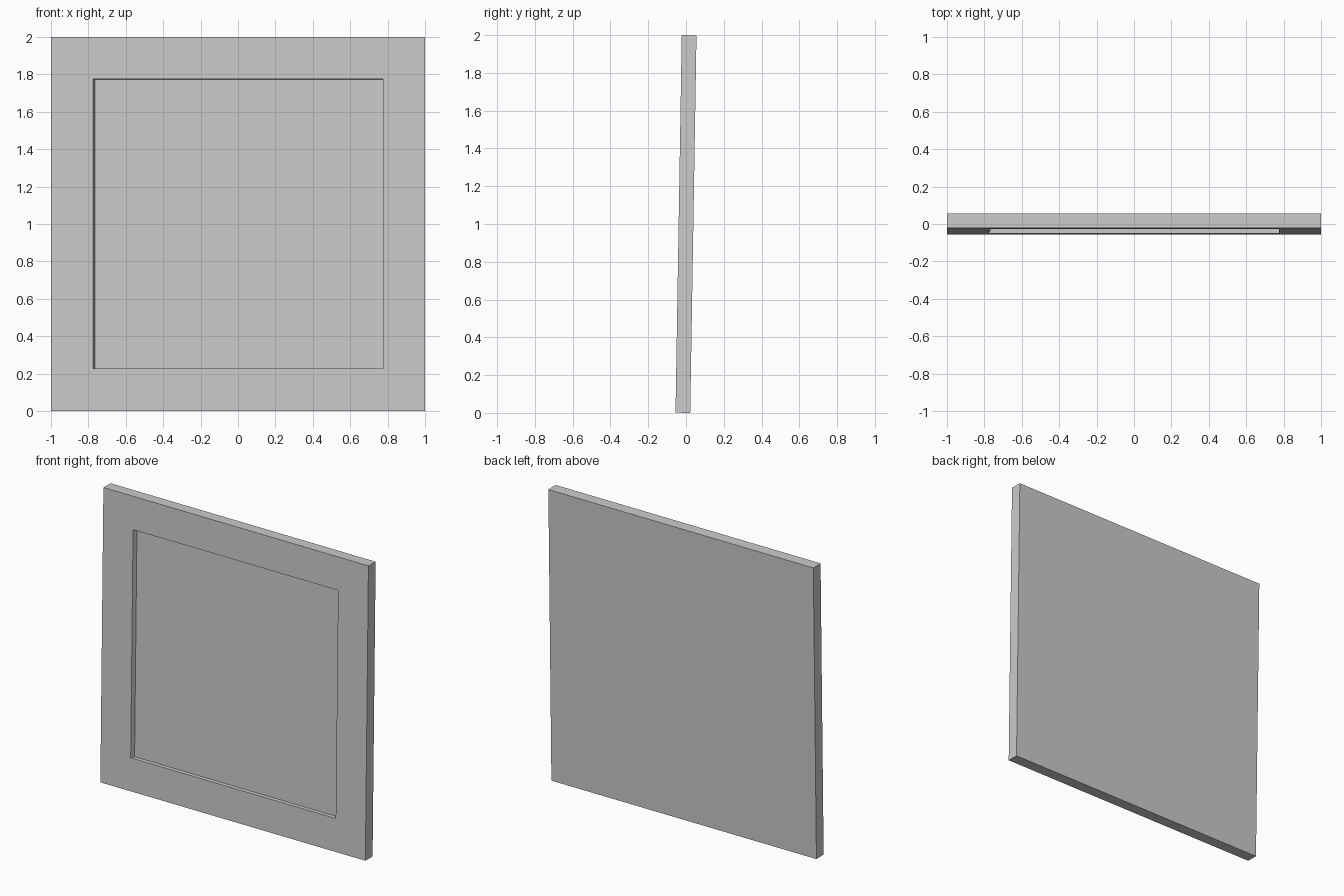
import bpy, bmesh, math
from mathutils import Matrix, Vector

if "Cube" in bpy.data.objects:
    bpy.data.objects.remove(bpy.data.objects["Cube"])

WIDTH, THICK, TILT = 2.0, 0.078, math.radians(0.95)
HEIGHT = (2.0 - THICK * math.sin(TILT)) / math.cos(TILT)
BORDER, DEPTH, LEFT_SLANT = 0.32, 0.028, 0.01

# Flat board
bm = bmesh.new()
bmesh.ops.create_cube(bm, size=1)
bmesh.ops.scale(bm, vec=(WIDTH, THICK, HEIGHT), verts=bm.verts)

# Mitred border around the front opening
bm.normal_update()
front = min(bm.faces, key=lambda f: f.normal.y)
bmesh.ops.inset_region(bm, faces=[front], thickness=BORDER)

# Recessed panel, with a slightly slanted left wall
panel = bmesh.ops.extrude_discrete_faces(bm, faces=[front])["faces"][0]
for v in panel.verts:
    v.co += Vector((LEFT_SLANT if v.co.x < 0 else 0, DEPTH, 0))

# Lean back a little and stand on the floor
bmesh.ops.rotate(bm, verts=bm.verts, matrix=Matrix.Rotation(-TILT, 3, 'X'))
bmesh.ops.translate(bm, verts=bm.verts, vec=(0, 0, 1))
bmesh.ops.recalc_face_normals(bm, faces=bm.faces)

mesh = bpy.data.meshes.new("picture_frame")
bm.to_mesh(mesh)
bm.free()
bpy.context.collection.objects.link(bpy.data.objects.new("picture_frame", mesh))
